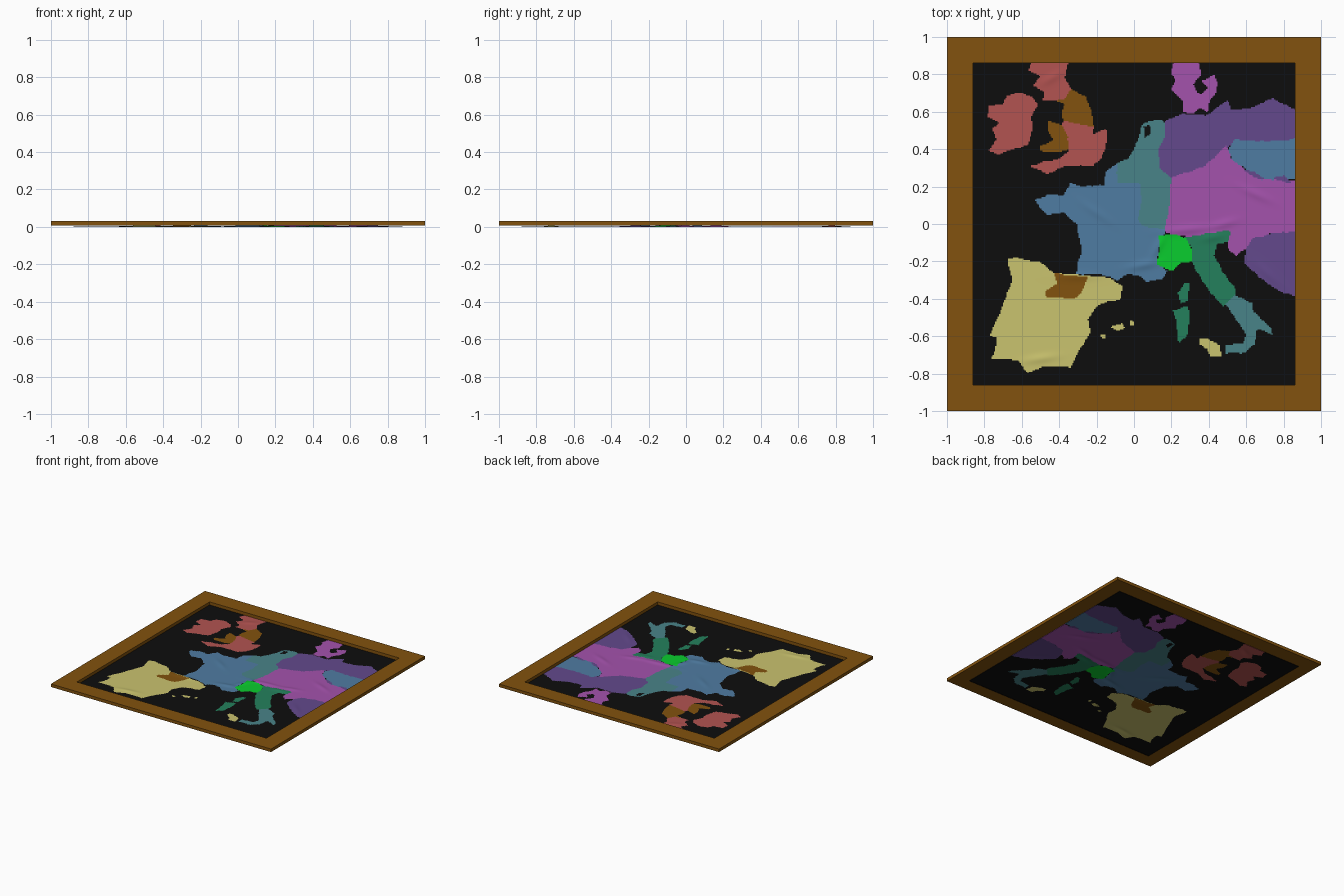
import bpy, bmesh, math
from mathutils import Vector, noise

if "Cube" in bpy.data.objects:
    bpy.data.objects.remove(bpy.data.objects["Cube"])

# Flat colours (given as sRGB, stored linear)
def linear(c):
    c /= 255
    return c / 12.92 if c < 0.04045 else ((c + 0.055) / 1.055) ** 2.4

COLOURS = dict(black=(13, 13, 13), brown=(130, 82, 14), red=(178, 83, 81), yellow=(202, 195, 110),
               blue=(79, 124, 162), teal=(73, 131, 137), purple=(99, 73, 140),
               magenta=(164, 82, 172), green=(36, 128, 92), bright_green=(10, 205, 46))
mats = []
for name, rgb in COLOURS.items():
    m = bpy.data.materials.new(name)
    m.diffuse_color = (*[linear(c) for c in rgb], 1)
    m.use_nodes = True
    m.node_tree.nodes["Principled BSDF"].inputs["Base Color"].default_value = m.diffuse_color
    mats.append(m)
INDEX = {n: i for i, n in enumerate(COLOURS)}

N, HALF = 256, 0.88          # map sheet cells per side, half size
CELL = 2 * HALF / N
owner = [[0] * N for _ in range(N)]

def ragged(pts):
    """Split an outline (hundredths) finely and roughen it; shared borders stay shared."""
    out = []
    for i, p in enumerate(pts):
        a, b = Vector((*p, 0)) / 100, Vector((*pts[(i + 1) % len(pts)], 0)) / 100
        n = max(1, int((b - a).length / 0.012))
        for k in range(n):
            q = a.lerp(b, k / n)
            if abs(q.x) < 0.86 and abs(q.y) < 0.86:
                q = q + noise.noise_vector(q * 28) * 0.007
            out.append((q.x, q.y))
    return out

def region(colour, *pts):
    """Scanline-fill one land region into the cell grid."""
    poly = ragged(pts)
    for r in range(N):
        y = -HALF + (r + 0.5) * CELL
        xs = []
        for (x0, y0), (x1, y1) in zip(poly, poly[1:] + poly[:1]):
            if (y0 > y) != (y1 > y):
                xs.append(x0 + (y - y0) * (x1 - x0) / (y1 - y0))
        xs.sort()
        for a, b in zip(xs[::2], xs[1::2]):
            for c in range(max(0, math.ceil((a + HALF) / CELL - 0.5)),
                           min(N, math.ceil((b + HALF) / CELL - 0.5))):
                owner[r][c] = INDEX[colour]

# North-west islands
region("red", (-78, 63), (-70, 64), (-68, 69), (-61, 70), (-55, 68), (-51, 64), (-55, 57), (-54, 51),
       (-57, 42), (-65, 40), (-73, 37), (-78, 39), (-74, 45), (-76, 51), (-72, 54), (-78, 57))
region("red", (-55, 88), (-35, 88), (-37, 78), (-33, 71), (-37, 67), (-42, 66), (-49, 66), (-48, 71),
       (-54, 74), (-50, 79), (-56, 82))
region("brown", (-34, 72), (-26, 68), (-23, 61), (-21, 52), (-38, 55), (-39, 60), (-37, 64), (-42, 66),
       (-37, 67))
region("red", (-38, 55), (-21, 52), (-22, 48), (-15, 51), (-14, 46), (-17, 36), (-22, 31), (-36, 31),
       (-46, 27), (-56, 31), (-49, 33), (-40, 35), (-35, 39), (-36, 48), (-39, 52))
region("brown", (-46, 55), (-39, 53), (-35, 47), (-35, 40), (-40, 38), (-50, 39), (-50, 42), (-43, 45),
       (-46, 50))

# Northern peninsula and its island
region("magenta", (19, 81), (22, 88), (34, 88), (36, 80), (32, 75), (34, 70), (41, 66), (39, 60),
       (35, 62), (32, 59), (26, 60), (26, 66), (20, 72), (22, 77))
region("magenta", (36, 76), (43, 80), (45, 75), (43, 69), (40, 66), (36, 69), (40, 73))

# Western mainland
region("blue", (-53, 13), (-46, 16), (-38, 15), (-34, 22), (-28, 20), (-16, 21), (-15, 28), (-9, 33),
       (5, 24), (4, -1), (17, -3), (14, -10), (12, -20), (18, -25), (15, -29), (7, -31), (2, -27),
       (-4, -27), (-9, -30), (-18, -27), (-31, -27), (-28, -13), (-31, 0), (-38, 6), (-47, 5))
region("teal", (4, 53), (8, 55), (14, 56), (17, 54), (17, 47), (13, 40), (14, 30), (20, 25), (19, 0),
       (17, -3), (4, -1), (2, 4), (4, 12), (3, 22), (-9, 22), (-9, 33), (-3, 35), (2, 45))
region("black", (5, 52), (8, 53), (9, 48), (6, 46))

# Central and eastern mainland
region("purple", (16, 55), (26, 59), (38, 58), (50, 66), (52, 61), (62, 62), (74, 67), (89, 60),
       (89, 44), (69, 44), (51, 42), (38, 31), (20, 25), (14, 30), (13, 40), (17, 47))
region("magenta", (20, 25), (38, 31), (49, 42), (52, 35), (65, 25), (89, 23), (89, -4), (73, -5),
       (64, -9), (60, -13), (55, -17), (51, -14), (50, -4), (41, -5), (30, -7), (16, -4), (19, 8))
region("blue", (50, 40), (54, 45), (70, 44), (89, 46), (89, 24), (68, 24), (53, 34))
region("purple", (59, 29), (64, 28), (70, 24), (64, 25))
region("purple", (75, 25), (80, 26), (84, 22), (77, 23))
region("purple", (60, -13), (63, -8), (74, -5), (89, -4), (89, -39), (80, -37), (72, -32), (62, -24),
       (59, -20))

# Southern peninsula, alpine region and islands
region("green", (27, -7), (40, -5), (51, -3), (51, -9), (44, -11), (43, -17), (47, -25), (54, -35),
       (54, -40), (48, -44), (41, -37), (35, -28), (31, -21), (31, -13))
region("bright_green", (13, -6), (22, -5), (28, -8), (31, -14), (31, -20), (25, -21), (20, -25),
       (12, -21), (14, -14))
region("teal", (49, -43), (54, -38), (63, -42), (64, -47), (74, -56), (74, -59), (66, -56), (65, -64),
       (59, -69), (49, -69), (49, -65), (58, -64), (60, -59), (54, -50))
region("yellow", (35, -61), (39, -61), (46, -65), (47, -71), (41, -71), (39, -67), (35, -64))
region("green", (27, -32), (29, -32), (29, -41), (25, -42), (23, -37))
region("green", (21, -46), (29, -44), (30, -50), (28, -60), (24, -64), (23, -55))

# South-western peninsula and small islands
region("yellow", (-68, -19), (-63, -18), (-51, -20), (-43, -26), (-31, -27), (-13, -29), (-6, -33),
       (-7, -40), (-19, -43), (-25, -51), (-23, -58), (-29, -67), (-34, -77), (-48, -76), (-57, -80),
       (-62, -73), (-76, -72), (-73, -61), (-77, -60), (-69, -41), (-65, -30))
region("brown", (-43, -26), (-34, -28), (-24, -28), (-28, -37), (-32, -40), (-47, -39), (-47, -35),
       (-41, -32))
region("yellow", (-12, -55), (-6, -53), (-5, -56), (-9, -57))
region("yellow", (-18, -59), (-15, -59), (-15, -61), (-18, -61))
region("yellow", (-2, -52), (0, -52), (0, -54), (-2, -54))

# Gentle mountain ridges: x, y, length, direction in degrees, height
RIDGES = [(0.28, -0.03, 0.12, 5, 0.006), (0.48, 0.0, 0.07, 15, 0.005), (0.05, -0.22, 0.08, 10, 0.006),
          (0.13, -0.12, 0.07, 60, 0.005), (-0.2, 0.06, 0.09, -35, 0.004), (-0.5, -0.72, 0.09, 8, 0.005),
          (0.65, 0.16, 0.09, -25, 0.005), (0.42, -0.07, 0.06, 10, 0.005), (-0.3, -0.28, 0.1, 0, 0.004),
          (0.72, -0.27, 0.08, -45, 0.004), (-0.44, 0.78, 0.06, 30, 0.004)]

def height(x, y):
    z = 0.003
    for rx, ry, length, ang, h in RIDGES:
        a = math.radians(ang)
        u = (x - rx) * math.cos(a) + (y - ry) * math.sin(a)
        v = (y - ry) * math.cos(a) - (x - rx) * math.sin(a)
        z += h * math.exp(-(u / length) ** 2 - (v / 0.022) ** 2)
    # keep the rim of the sheet below the frame
    return z

def make_object(name, bm, materials):
    me = bpy.data.meshes.new(name)
    bm.to_mesh(me)
    bm.free()
    for m in materials:
        me.materials.append(m)
    ob = bpy.data.objects.new(name, me)
    bpy.context.collection.objects.link(ob)
    return ob

# Map sheet: thin relief surface, each cell coloured by the region it lies in
bm = bmesh.new()
rows = [[bm.verts.new((-HALF + c * CELL, -HALF + r * CELL,
                       height(-HALF + c * CELL, -HALF + r * CELL)))
         for c in range(N + 1)] for r in range(N + 1)]
for r in range(N):
    for c in range(N):
        f = bm.faces.new((rows[r][c], rows[r][c + 1], rows[r + 1][c + 1], rows[r + 1][c]))
        f.material_index = owner[r][c]
        f.smooth = True
# Thin sheet edge reaching down to the ground
rim = [e for e in bm.edges if e.is_boundary]
skirt = bmesh.ops.extrude_edge_only(bm, edges=rim)["geom"]
for v in skirt:
    if isinstance(v, bmesh.types.BMVert):
        v.co.z = 0
make_object("map_sheet", bm, mats)

# Frame: square ring swept from a rectangular section
bm = bmesh.new()
loops = [[bm.verts.new((sx * s, sy * s, z)) for sx, sy in ((-1, -1), (1, -1), (1, 1), (-1, 1))]
         for s, z in ((1, 0.007), (1, 0.032), (0.862, 0.032), (0.862, 0.007))]
for a, b in zip(loops, loops[1:] + loops[:1]):
    for i in range(4):
        j = (i + 1) % 4
        bm.faces.new((a[i], a[j], b[j], b[i]))
bmesh.ops.recalc_face_normals(bm, faces=bm.faces)
make_object("frame", bm, [mats[INDEX["brown"]]])
